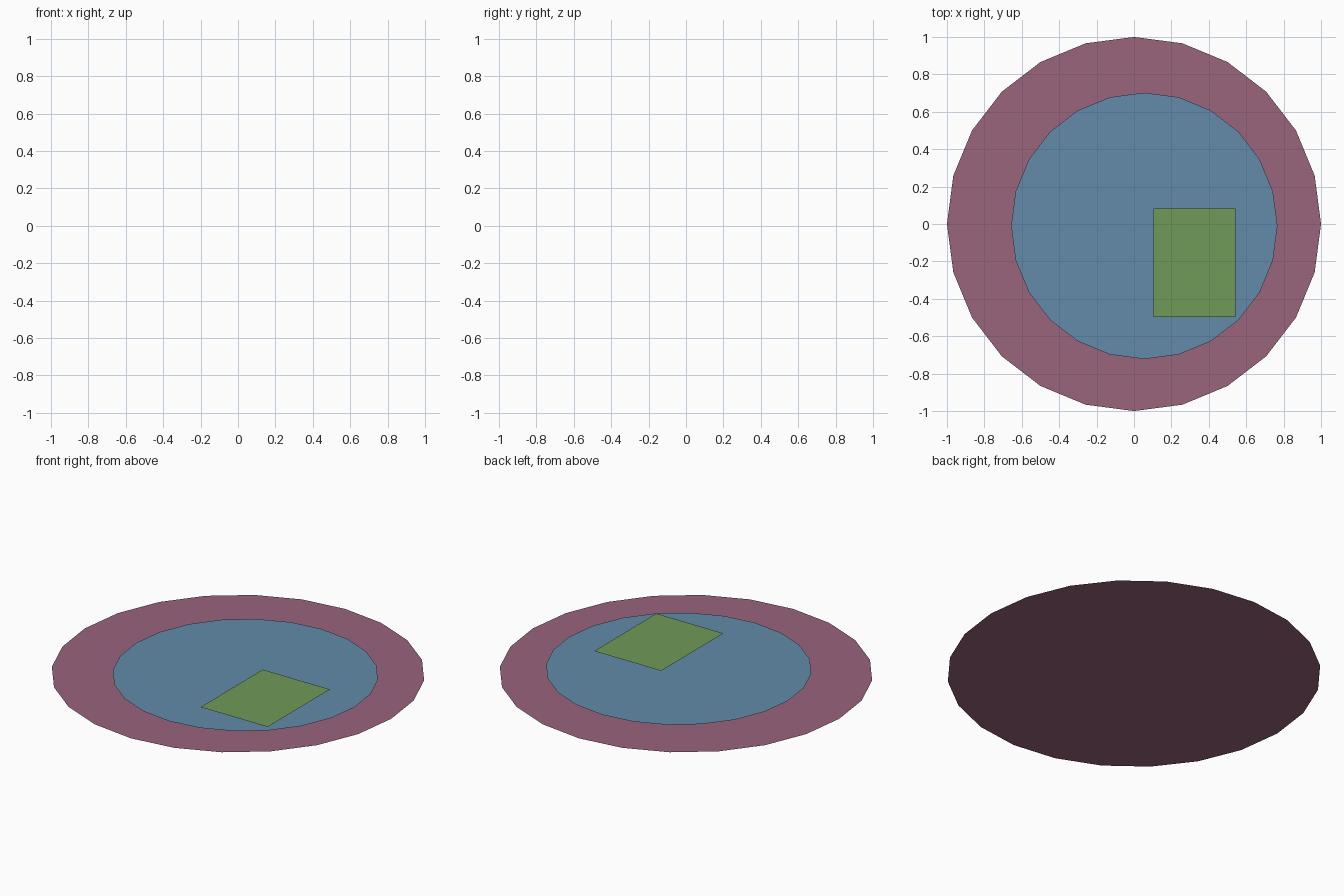
import bpy, bmesh, math

if "Cube" in bpy.data.objects:
    bpy.data.objects.remove(bpy.data.objects["Cube"])


def material(name, rgb):
    m = bpy.data.materials.new(name)
    m.diffuse_color = (*rgb, 1.0)
    m.use_nodes = True
    m.node_tree.nodes["Principled BSDF"].inputs["Base Color"].default_value = m.diffuse_color
    return m


def flat_sheet(name, outline, z, mat):
    """Single upward-facing polygon with no thickness."""
    bm = bmesh.new()
    bm.faces.new([bm.verts.new((x, y, z)) for x, y in outline])
    me = bpy.data.meshes.new(name)
    bm.to_mesh(me)
    bm.free()
    me.materials.append(mat)
    ob = bpy.data.objects.new(name, me)
    bpy.context.collection.objects.link(ob)
    return ob


def circle(cx, cy, r, n=24):
    return [(cx + r * math.cos(2 * math.pi * i / n),
             cy + r * math.sin(2 * math.pi * i / n)) for i in range(n)]


def rectangle(x0, x1, y0, y1):
    return [(x0, y0), (x1, y0), (x1, y1), (x0, y1)]


# Outer ground disc
flat_sheet("outer_disc", circle(0, 0, 1.0), 0.0,
           material("mauve", (0.32, 0.128, 0.204)))
# Off-centre inner disc, just above it
flat_sheet("inner_disc", circle(0.055, -0.01, 0.712), 0.01,
           material("steel blue", (0.122, 0.256, 0.395)))
# Rectangular patch on the inner disc
flat_sheet("green_patch", rectangle(0.104, 0.542, -0.497, 0.083), 0.02,
           material("leaf green", (0.163, 0.32, 0.097)))
